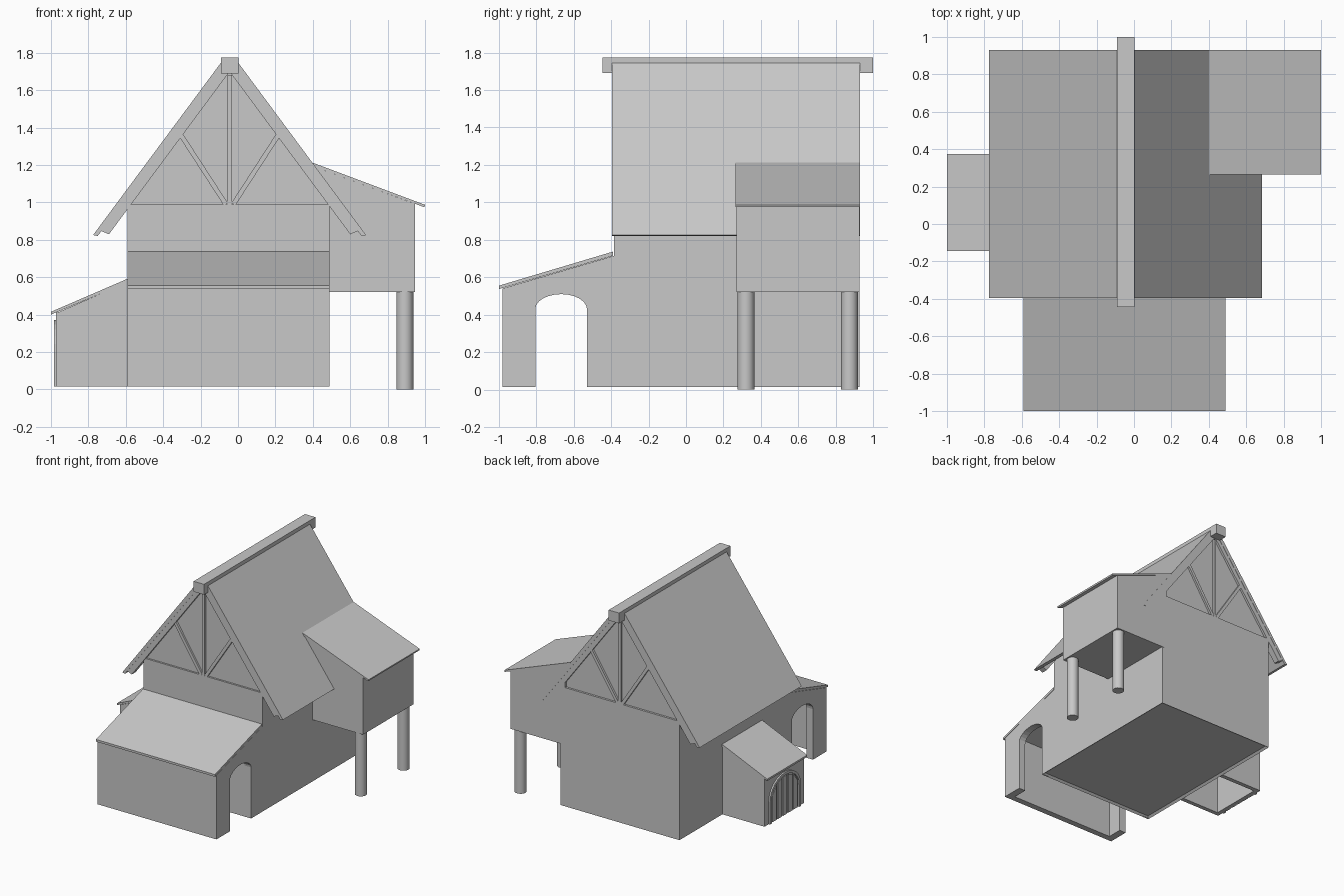
import bpy, bmesh, math
from mathutils import Vector

if "Cube" in bpy.data.objects:
    bpy.data.objects.remove(bpy.data.objects["Cube"])

grey = bpy.data.materials.new("plain grey")
grey.diffuse_color = (0.58, 0.58, 0.58, 1)
grey.use_nodes = True
grey.node_tree.nodes["Principled BSDF"].inputs["Base Color"].default_value = grey.diffuse_color


def finish(bm, name):
    bmesh.ops.recalc_face_normals(bm, faces=bm.faces)
    me = bpy.data.meshes.new(name)
    bm.to_mesh(me)
    bm.free()
    me.materials.append(grey)
    ob = bpy.data.objects.new(name, me)
    bpy.context.scene.collection.objects.link(ob)
    return ob


def prism(name, axis, pts, a, b, rim=False):
    """Extrude a profile along x (points y,z) or along y (points x,z)."""
    bm = bmesh.new()
    place = (lambda p: (a, p[0], p[1])) if axis == 'x' else (lambda p: (p[0], a, p[1]))
    face = bm.faces.new([bm.verts.new(place(p)) for p in pts])
    ext = bmesh.ops.extrude_face_region(bm, geom=[face])
    move = Vector((b - a, 0, 0)) if axis == 'x' else Vector((0, b - a, 0))
    bmesh.ops.translate(bm, vec=move,
                        verts=[g for g in ext['geom'] if isinstance(g, bmesh.types.BMVert)])
    bmesh.ops.recalc_face_normals(bm, faces=bm.faces)
    if rim:  # recessed underside
        low = min(bm.faces, key=lambda f: f.calc_center_median().z)
        bmesh.ops.inset_region(bm, faces=[low], thickness=0.025, depth=-0.015)
    return finish(bm, name)


def box(name, x0, x1, y0, y1, z0, z1):
    return prism(name, 'y', [(x0, z0), (x1, z0), (x1, z1), (x0, z1)], y0, y1)


def arch(cy, r, spring, rz, n=12):
    """Arch curve points from low y to high y."""
    return [(cy - r * math.cos(math.pi * i / n), spring + rz * math.sin(math.pi * i / n))
            for i in range(n + 1)]


def bar(name, p, q, w, y0, y1):
    """Straight timber between two x,z points."""
    d = Vector((q[0] - p[0], q[1] - p[1])).normalized() * (w / 2)
    n = (-d.y, d.x)
    prism(name, 'y', [(p[0] + n[0], p[1] + n[1]), (q[0] + n[0], q[1] + n[1]),
                      (q[0] - n[0], q[1] - n[1]), (p[0] - n[0], p[1] - n[1])], y0, y1)


WL, WR, CX = -0.59, 0.49, -0.045
FRONT, BACK, BASE = -0.39, 0.93, 0.015

# main house body, with the porch's rear wall as part of it
prism("house_body", 'x', [(BACK - 0.003, BASE), (BACK - 0.003, 0.99), (FRONT + 0.005, 0.99),
                          (FRONT + 0.005, 0.715), (-0.53, 0.672), (-0.53, BASE)], WL, WR, rim=True)

# attic with timbered gables
prism("attic", 'y', [(WL, 0.99), (WR, 0.99), (CX, 1.72)], FRONT + 0.02, BACK - 0.02)
for side, y0, y1 in (("front", FRONT + 0.003, FRONT + 0.03), ("back", BACK - 0.03, BACK - 0.003)):
    bar(side + "_king_post", (CX, 0.99), (CX, 1.68), 0.025, y0, y1)
    for s in (-1, 1):
        bar(side + "_brace", (CX + s * 0.02, 0.99), (CX + s * 0.26, 1.36), 0.025, y0, y1)

# main roof slabs, with rafters under each gable end
SL = 1.348
for s, side in ((-1, "left"), (1, "right")):
    line = lambda o, drop: (CX + s * o, 0.825 + (0.73 - o) * SL - drop)
    prism(side + "_roof", 'y', [line(0.045, 0), line(0.73, 0), line(0.705, 0.05 - 0.012),
                                line(0.03, 0.055)], FRONT - 0.005, BACK)
    for y in (FRONT - 0.003, BACK - 0.052):
        prism(side + "_rafter", 'y', [line(0.02, 0.04), line(0.69, 0.03),
                                      line(0.645, 0.11), line(0.0, 0.11)], y, y + 0.05)
box("ridge_beam", -0.092, 0.003, -0.445, 1.0, 1.69, 1.775)

# front porch: front wall, arched side walls and sloping roof
prism("porch_front_wall", 'x', [(-0.98, BASE), (-0.93, BASE), (-0.93, 0.553), (-0.98, 0.54)], WL, WR)
side = [(-0.98, BASE), (-0.805, BASE)] + arch(-0.667, 0.138, 0.43, 0.08) + \
       [(-0.53, BASE), (-0.525, BASE), (-0.525, 0.674), (-0.98, 0.54)]
for x in (WL, WR - 0.06):
    prism("porch_arch_wall", 'x', side, x, x + 0.06)
prism("porch_roof", 'x', [(-1.0, 0.537), (-1.0, 0.555), (FRONT, 0.737), (FRONT, 0.715)],
      WL, WR)

# raised right wing with lean-to roof
prism("wing_body", 'y', [(0.45, 0.52), (0.947, 0.52), (0.947, 0.992), (0.41, 1.19), (0.45, 1.1)],
      0.27, BACK - 0.002)
prism("wing_roof", 'y', [(0.40, 1.212), (1.0, 0.987), (0.997, 0.974), (0.41, 1.19)], 0.265, BACK)
for y in (0.32, 0.873):
    bm = bmesh.new()
    bmesh.ops.create_cone(bm, cap_ends=True, segments=24, radius1=0.045, radius2=0.045, depth=0.53)
    bmesh.ops.translate(bm, vec=(0.892, y, 0.265), verts=bm.verts)
    post = finish(bm, "wing_post")
    for f in post.data.polygons:
        f.use_smooth = abs(f.normal.z) < 0.5

# left shed, hollow, with lean-to roof
shed = [(-0.972, BASE), (WL, BASE), (WL, 0.575), (-0.972, 0.408)]
prism("shed_front_wall", 'y', shed, -0.14, -0.105)
prism("shed_back_wall", 'y', shed, 0.335, 0.37)
box("shed_end_wall", -0.972, -0.937, -0.14, 0.37, BASE, 0.41)
prism("shed_roof", 'y', [(-1.0, 0.415), (-1.0, 0.4), (WL, 0.573), (WL, 0.592)], -0.145, 0.375)

# arched shed door: surround and planks
CY, R, SPR, RISE = 0.115, 0.2, 0.2, 0.17
prism("door_surround", 'x', [(CY - R, BASE)] + arch(CY, R, SPR, RISE) + [(CY + R, BASE)] +
      [(CY + R - 0.022, BASE)] + arch(CY, R - 0.022, SPR, RISE - 0.022)[::-1] +
      [(CY - R + 0.022, BASE)], -0.985, -0.97)
N, W = 5, 0.34
for i in range(N):
    y0 = CY - W / 2 + i * W / N + 0.008
    y1 = y0 + W / N - 0.016
    top = [SPR + (RISE - 0.03) * math.sqrt(max(0, 1 - ((y - CY) / (R - 0.03)) ** 2)) for y in (y0, y1)]
    prism("door_plank", 'x', [(y0, BASE + 0.005), (y1, BASE + 0.005), (y1, top[1]), (y0, top[0])],
          -0.982, -0.97)
